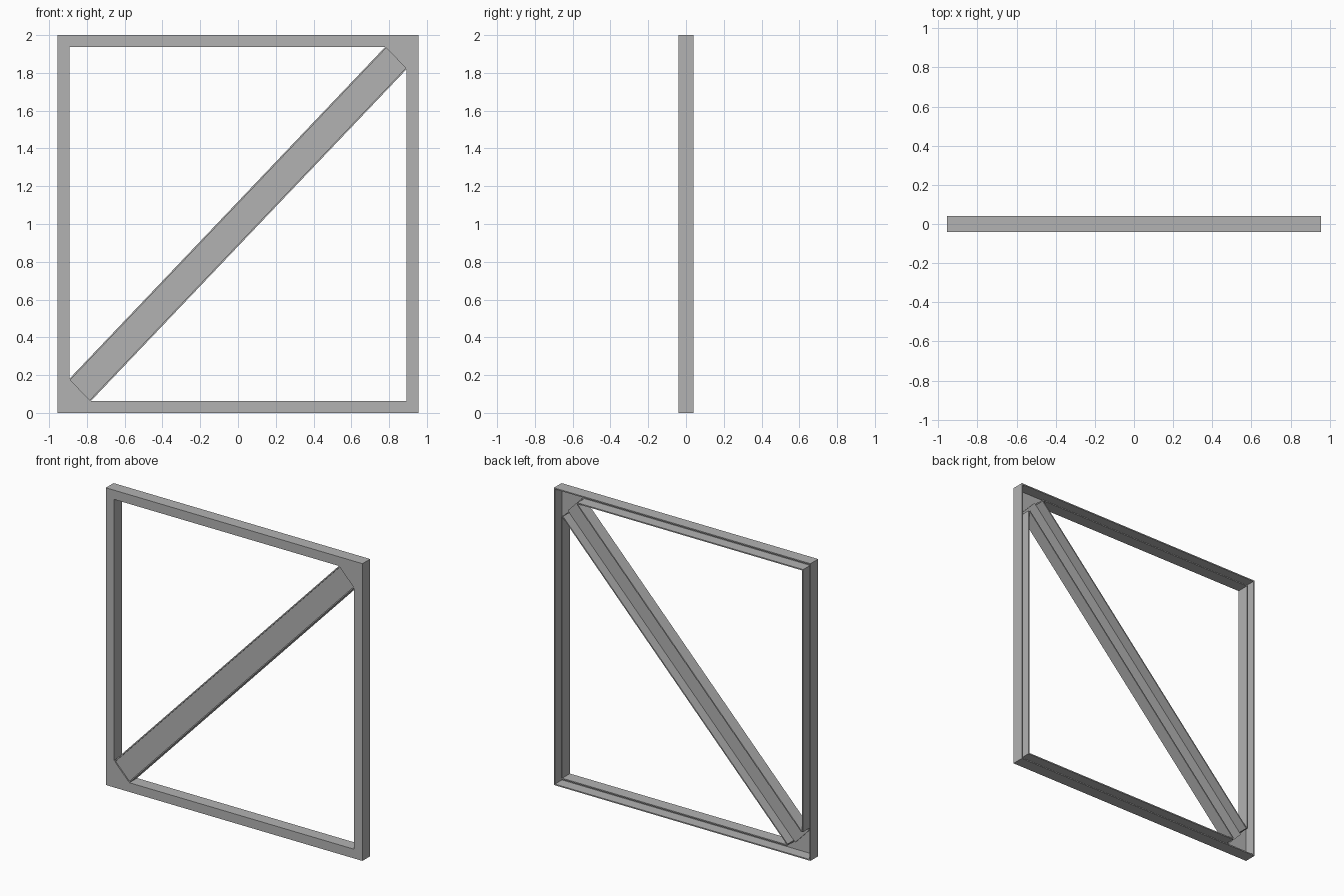
import bpy
import bmesh
from mathutils import Vector

cube = bpy.data.objects.get("Cube")
if cube:
    bpy.data.objects.remove(cube, do_unlink=True)

X, Z, D = 0.955, 1.0, 0.041      # half width, half height, half depth
BAR, T = 0.062, 0.008            # rail width, sheet thickness
XI, ZI = X - BAR, Z - BAR        # inner opening
G1, G2 = Vector((0.78, ZI)), Vector((XI, 0.82))   # gusset corners

steel = bpy.data.materials.new("plain_grey")
steel.use_nodes = True
grey = (0.45, 0.45, 0.45, 1)
steel.diffuse_color = grey
steel.node_tree.nodes["Principled BSDF"].inputs["Base Color"].default_value = grey


def prism(name, outline, y0, y1):
    """Extrude an outline in the x-z plane (about the panel centre) along y."""
    bm = bmesh.new()
    face = bm.faces.new([bm.verts.new((p[0], y0, p[1] + Z)) for p in outline])
    new = bmesh.ops.extrude_face_region(bm, geom=[face])["geom"]
    verts = [v for v in new if isinstance(v, bmesh.types.BMVert)]
    bmesh.ops.translate(bm, verts=verts, vec=(0, y1 - y0, 0))
    bmesh.ops.recalc_face_normals(bm, faces=bm.faces)
    mesh = bpy.data.meshes.new(name)
    bm.to_mesh(mesh)
    bm.free()
    mesh.materials.append(steel)
    bpy.context.collection.objects.link(bpy.data.objects.new(name, mesh))


def rect(x0, x1, z0, z1):
    return [(x0, z0), (x1, z0), (x1, z1), (x0, z1)]


# Each half of the panel is the other one turned half way round
halves = (("top", "left", 1), ("bottom", "right", -1))
for rail, post, s in halves:
    def part(name, outline, y0, y1):
        prism(name, [(s * p[0], s * p[1]) for p in outline], y0, y1)

    # Front sheet of one rail and one post, with the corner gusset
    part(f"{rail}_{post}_front_sheet",
         [(-X, Z), (-XI, ZI), G1, G2, (XI, -ZI), (X, -Z), (X, Z)], -D, -D + T)
    # Outer and inner flanges of the backward-facing channels
    part(f"{rail}_outer_flange", rect(-X, X, Z - T, Z), -D + T, D)
    part(f"{post}_outer_flange", rect(X - T, X, T - Z, Z - T), -D + T, D)
    part(f"{rail}_inner_flange", rect(-XI - T, G1.x, ZI, ZI + T), -D + T, D)
    part(f"{post}_inner_flange", rect(XI, XI + T, -ZI, G2.y), -D + T, D)

    # Edge flange of the diagonal brace
    inward = (G2 - G1).normalized() * T
    part(f"{rail}_brace_flange", [G1, G1 + inward, -G2 + inward, -G2], -D, D)

# Recessed brace web, lapped behind the gussets
inward = (G2 - G1).normalized() * T
lap = (G1 + G2).normalized() * 0.015
a, b = G1 + inward + lap, G2 - inward + lap
prism("brace_web", [a, b, -a, -b], -D + T, -D + 2 * T)
